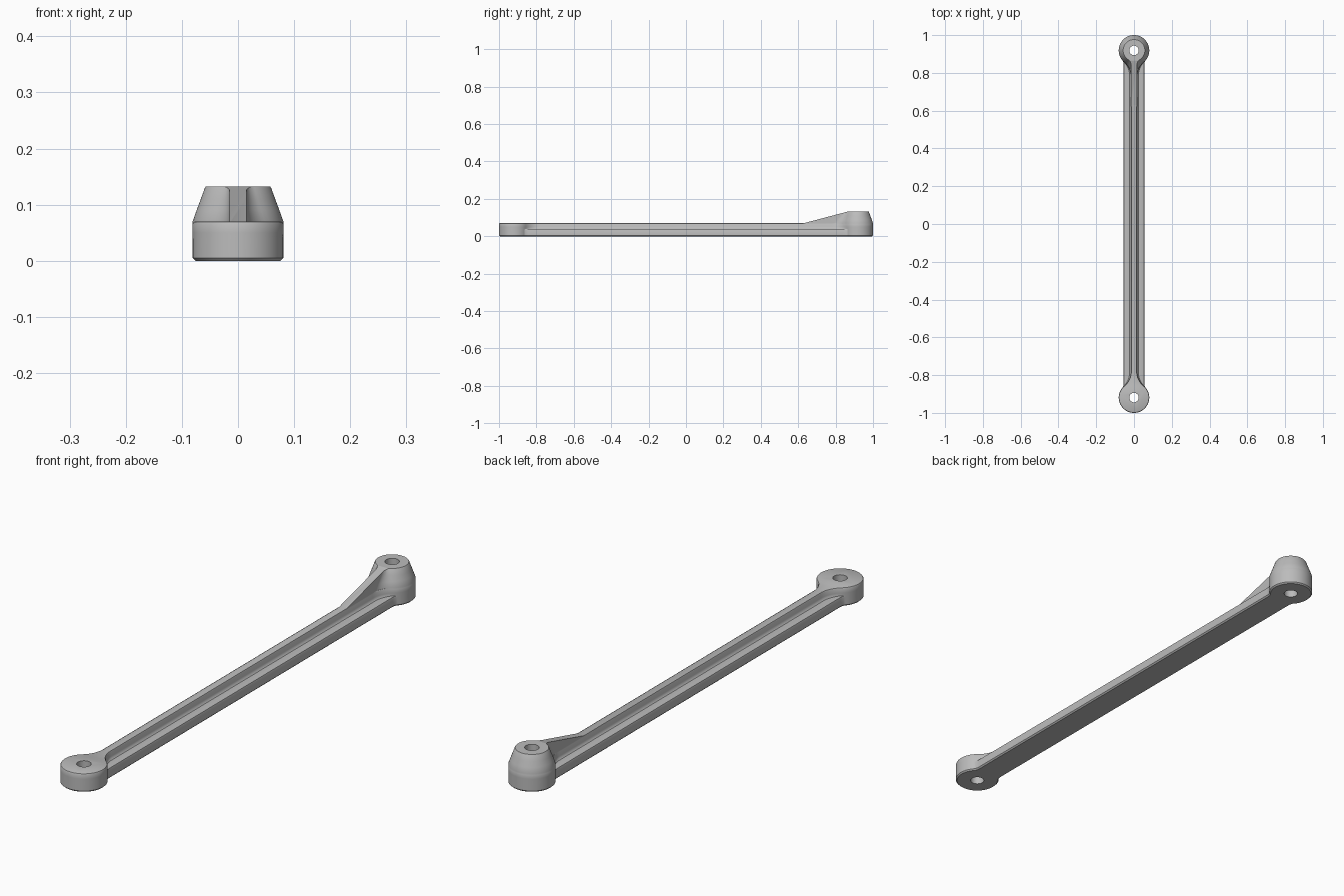
import bpy, bmesh, math
from mathutils import Vector

if "Cube" in bpy.data.objects:
    bpy.data.objects.remove(bpy.data.objects["Cube"])

C = 0.919          # distance of the eye centres from the middle
R = 0.081          # eye radius
HOLE = 0.025

grey = bpy.data.materials.new("plain grey")
grey.diffuse_color = (0.5, 0.5, 0.5, 1)
grey.use_nodes = True
grey.node_tree.nodes["Principled BSDF"].inputs["Base Color"].default_value = grey.diffuse_color


def eye_end(r, w, f, n_arc=40, n_fil=10):
    """Points round one eye from the +x side of the bar to the -x side (eye at +y)."""
    dy = math.sqrt((r + f) ** 2 - (w + f) ** 2)
    a = math.atan2(dy, w + f)              # angle between fillet centre and x axis
    pts = []
    for i in range(n_fil):                 # concave fillet, bar to eye
        t = math.pi - a * i / n_fil
        pts.append((w + f + f * math.cos(t), C - dy + f * math.sin(t)))
    for i in range(n_arc // 2 + 1):        # right half of the eye
        t = -a + (math.pi / 2 + a) * i / (n_arc // 2)
        pts.append((r * math.cos(t), C + r * math.sin(t)))
    return pts + [(-x, y) for x, y in reversed(pts[:-1])]


def double_eye(r, w, f):
    top = eye_end(r, w, f)
    return top + [(-x, -y) for x, y in top]


def single_eye(r, w, f):
    return eye_end(r, w, f) + [(-w, 0.6), (w, 0.6)]


def loft(name, rings, cut=None):
    """Stack outlines given as (z, points) into a closed solid."""
    bm = bmesh.new()
    loops = [[bm.verts.new((x, y, z)) for x, y in pts] for z, pts in rings]
    n = len(loops[0])
    for lo, hi in zip(loops, loops[1:]):
        for i in range(n):
            j = (i + 1) % n
            bm.faces.new((lo[i], lo[j], hi[j], hi[i]))
    bm.faces.new(loops[0][::-1])
    bm.faces.new(loops[-1])
    if cut:
        bmesh.ops.triangulate(bm, faces=bm.faces[:])
        res = bmesh.ops.bisect_plane(bm, geom=bm.verts[:] + bm.edges[:] + bm.faces[:],
                                     plane_co=cut[0], plane_no=cut[1], clear_outer=True)
        edges = [e for e in res["geom_cut"] if isinstance(e, bmesh.types.BMEdge)]
        bmesh.ops.holes_fill(bm, edges=edges, sides=0)
    bmesh.ops.recalc_face_normals(bm, faces=bm.faces[:])
    me = bpy.data.meshes.new(name)
    bm.to_mesh(me)
    bm.free()
    me.materials.append(grey)
    ob = bpy.data.objects.new(name, me)
    bpy.context.collection.objects.link(ob)
    return ob


# Raised centre rib running into both eyes, with a soft foot and rounded rim
arm = loft("link_arm", [(z, double_eye(r, w, 0.1)) for z, r, w in (
    (0, R - 0.005, 0.02), (0.005, R, 0.025), (0.039, R, 0.025), (0.043, R, 0.02),
    (0.05, R, 0.017), (0.065, R, 0.016), (0.069, R - 0.002, 0.014), (0.07, R - 0.004, 0.012))])

# Wide low flange
flange = loft("flange", [(z, double_eye(r, w, 0.06)) for z, r, w in (
    (0, 0.073, 0.05), (0.005, 0.078, 0.055), (0.033, 0.078, 0.055),
    (0.038, 0.077, 0.053), (0.04, 0.075, 0.049))])

# Tapered rear boss with its sloping gusset
slope = Vector((0, -(0.132 - 0.07), 0.865 - 0.63))
boss = loft("boss_gusset", [(z, single_eye(r, w, f)) for z, r, w, f in (
    (0.05, R - 0.001, 0.015, 0.09), (0.07, R, 0.015, 0.08), (0.09, 0.0738, 0.015, 0.06),
    (0.11, 0.0664, 0.015, 0.045), (0.13, 0.059, 0.015, 0.03), (0.132, 0.0575, 0.014, 0.03))],
    cut=(Vector((0, 0.63, 0.07)), slope))


def hole_cutter(name, y):
    ring = [(HOLE * math.cos(math.tau * i / 40), y + HOLE * math.sin(math.tau * i / 40))
            for i in range(40)]
    return loft(name, [(-0.1, ring), (0.3, ring)])


# Join the parts, then bore both eyes
tools = [(flange, 'UNION'), (boss, 'UNION'),
         (hole_cutter("front_hole", -C), 'DIFFERENCE'), (hole_cutter("rear_hole", C), 'DIFFERENCE')]
bpy.context.view_layer.objects.active = arm
arm.select_set(True)
for tool, op in tools:
    mod = arm.modifiers.new(tool.name, 'BOOLEAN')
    mod.operation = op
    mod.solver = 'EXACT'
    mod.object = tool
    bpy.ops.object.modifier_apply(modifier=mod.name)
for tool, _ in tools:
    bpy.data.objects.remove(tool)

bpy.ops.object.shade_smooth_by_angle(angle=math.radians(35))
